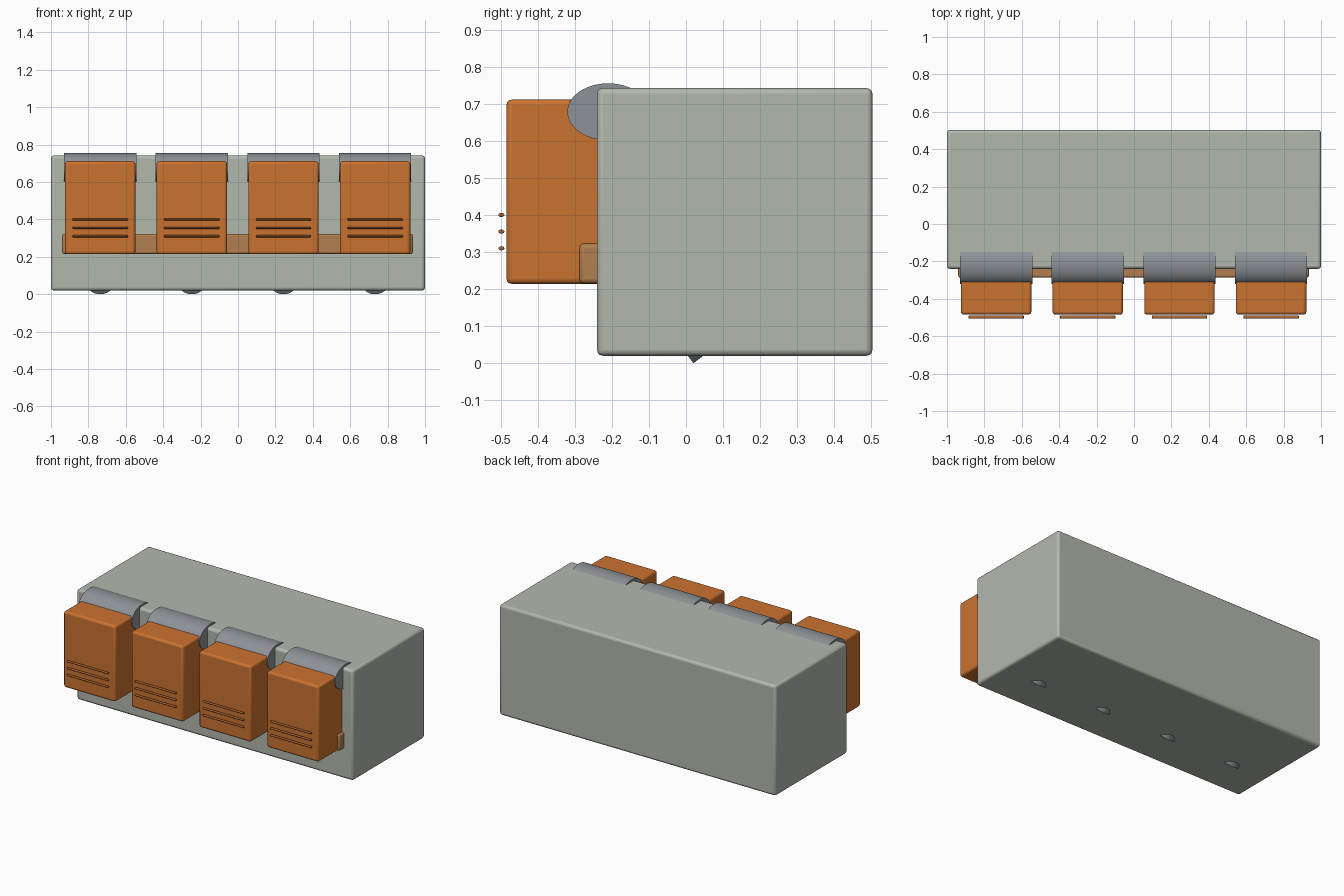
import bpy
import math
from mathutils import Vector

cube = bpy.data.objects.get("Cube")
if cube:
    bpy.data.objects.remove(cube, do_unlink=True)


def material(name, color):
    m = bpy.data.materials.new(name)
    m.use_nodes = True
    m.diffuse_color = (*color, 1)
    m.node_tree.nodes["Principled BSDF"].inputs["Base Color"].default_value = (*color, 1)
    return m


SAGE = material("sage grey", (0.45, 0.48, 0.42))
ORANGE = material("orange", (0.60, 0.17, 0.03))
TAN = material("tan", (0.44, 0.21, 0.08))
RUST = material("rust orange", (0.45, 0.14, 0.03))
STEEL = material("steel grey", (0.27, 0.29, 0.31))


def finish(ob, name, mat):
    ob.name = name
    ob.data.materials.append(mat)
    bpy.ops.object.shade_smooth_by_angle(angle=math.radians(40))
    return ob


def box(name, lo, hi, bevel, mat):
    """Rounded box between two corners."""
    lo, hi = Vector(lo), Vector(hi)
    bpy.ops.mesh.primitive_cube_add(size=1, location=(lo + hi) / 2)
    ob = bpy.context.object
    ob.scale = hi - lo
    bpy.ops.object.transform_apply(location=False, rotation=False, scale=True)
    mod = ob.modifiers.new("rounded edges", "BEVEL")
    mod.width = bevel
    mod.segments = 3
    return finish(ob, name, mat)


def rod(name, centre, length, ry, rz, mat, rounding=0):
    """Elliptical rod lying along x."""
    bpy.ops.mesh.primitive_cylinder_add(vertices=48, radius=1, depth=length,
                                        location=centre, rotation=(0, math.pi / 2, 0))
    ob = bpy.context.object
    ob.scale = (rz, ry, 1)
    bpy.ops.object.transform_apply(location=False, rotation=True, scale=True)
    if rounding:
        mod = ob.modifiers.new("rounded ends", "BEVEL")
        mod.width = rounding
        mod.segments = 2
    return finish(ob, name, mat)


# Main housing and the rail across its front
box("housing", (-1, -0.24, 0.02), (1, 0.503, 0.742), 0.016, SAGE)
box("front_rail", (-0.94, -0.287, 0.215), (0.935, -0.2, 0.323), 0.012, TAN)

# Four identical bins with hinge barrels, slats and buried feet
for i in range(4):
    x = -0.737 + 0.49 * i
    n = i + 1
    box(f"bin_{n}", (x - 0.188, -0.484, 0.214), (x + 0.188, -0.2, 0.711), 0.014, ORANGE)
    rod(f"hinge_barrel_{n}", (x, -0.21, 0.678), 0.386, 0.11, 0.077, STEEL)
    for k in range(3):
        rod(f"slat_{n}_{k + 1}", (x, -0.498, 0.31 + 0.045 * k), 0.296,
            0.008, 0.0055, RUST, 0.003)

    # Tilted disc whose rim just pokes out underneath
    axis = Vector((0, -0.8, -0.6))
    tip = Vector((x, 0.02, 0))
    centre = tip - 0.07 * Vector((0, 0.6, -0.8)) - 0.06 * axis
    bpy.ops.mesh.primitive_cylinder_add(vertices=48, radius=0.07, depth=0.12, location=centre,
                                        rotation=axis.to_track_quat("Z", "Y").to_euler())
    finish(bpy.context.object, f"foot_{n}", STEEL)
